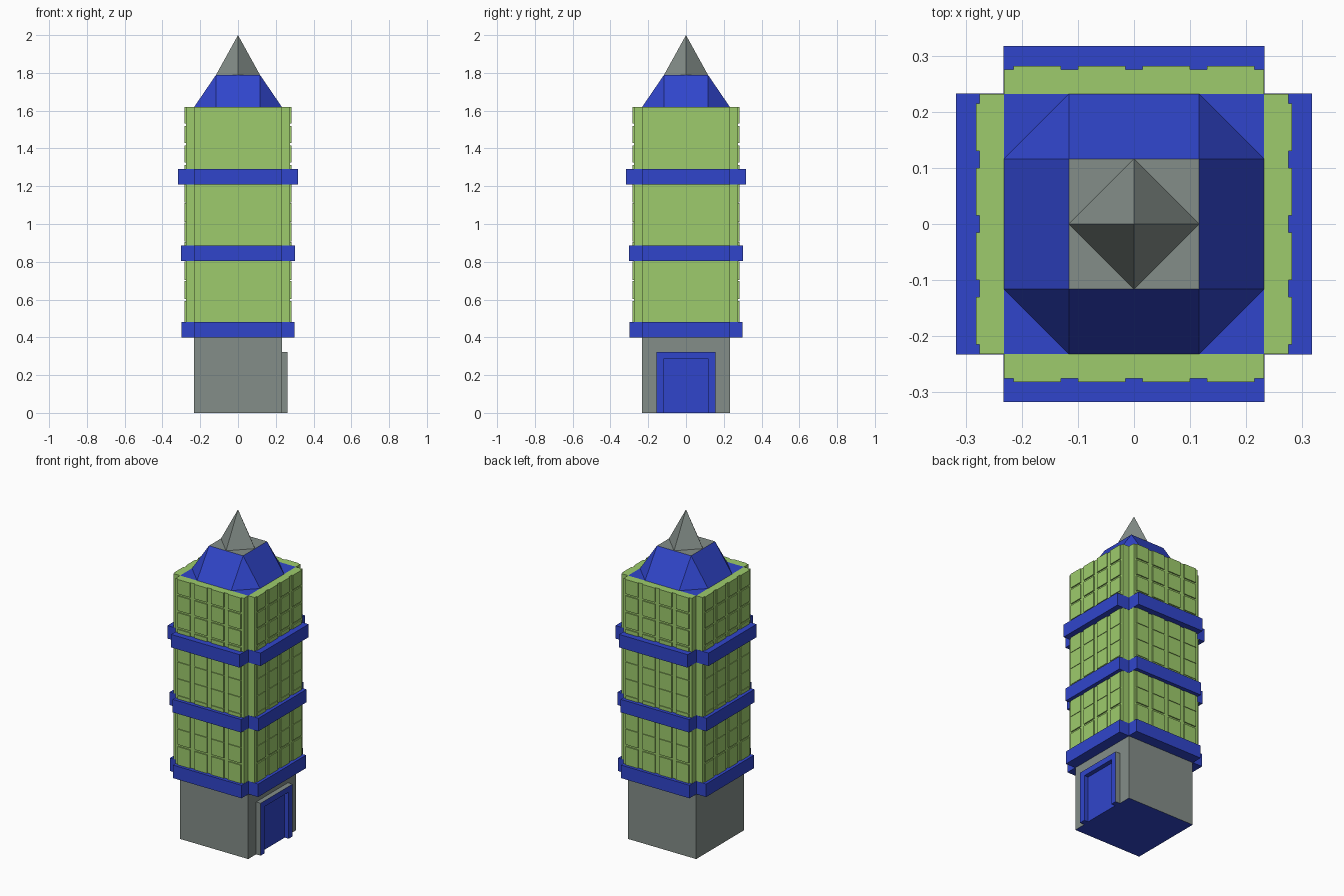
import bpy, bmesh, math
from mathutils import Matrix, Vector

if "Cube" in bpy.data.objects:
    bpy.data.objects.remove(bpy.data.objects["Cube"])


def material(name, rgb):
    m = bpy.data.materials.new(name)
    m.diffuse_color = (*rgb, 1)
    m.use_nodes = True
    m.node_tree.nodes["Principled BSDF"].inputs["Base Color"].default_value = m.diffuse_color
    return m


BLUE = material("blue", (0.03, 0.06, 0.6))
GREEN = material("green", (0.34, 0.6, 0.15))
GREY = material("grey", (0.23, 0.27, 0.25))


def finish(name, bm, *mats):
    me = bpy.data.meshes.new(name)
    bm.normal_update()
    bm.to_mesh(me)
    bm.free()
    ob = bpy.data.objects.new(name, me)
    bpy.context.collection.objects.link(ob)
    for m in mats:
        me.materials.append(m)
    return ob


def add_box(bm, x, y, z, turn=0):
    """Box from (min, max) ranges, turned about z by quarter turns."""
    size = [b - a for a, b in (x, y, z)]
    mid = Vector([(a + b) / 2 for a, b in (x, y, z)])
    mat = (Matrix.Rotation(turn * math.pi / 2, 4, 'Z') @ Matrix.Translation(mid)
           @ Matrix.Diagonal((*size, 1)))
    return bmesh.ops.create_cube(bm, size=1, matrix=mat)["verts"]


def hull(name, points, *mats):
    bm = bmesh.new()
    for p in points:
        bm.verts.new(p)
    bmesh.ops.convex_hull(bm, input=bm.verts[:])
    bmesh.ops.dissolve_limit(bm, angle_limit=0.01, verts=bm.verts[:], edges=bm.edges[:])
    return finish(name, bm, *mats)


H = 0.232          # half width of the core
R = H / 2          # half width of the roof top
EAVE, RIDGE = 1.62, 1.79

# Grey ground floor with a blue underside
bm = bmesh.new()
add_box(bm, (-H, H), (-H, H), (0, 0.41))
bm.normal_update()
for f in bm.faces:
    f.material_index = int(f.normal.z < -0.5)
finish("ground_floor", bm, GREY, BLUE)

# Blue upper core, whose top is the roof deck
bm = bmesh.new()
add_box(bm, (-H, H), (-H, H), (0.41, EAVE))
finish("upper_core", bm, BLUE)

# Green facades: backing slabs with raised window tiles, the same on four sides
joints = [(1.525 - 0.103 * i, 0.012 if i in (0, 1, 2, 9) else 0.003) for i in range(10)]
bounds = [(EAVE, 0)] + joints + [(0.42, 0)]
bm = bmesh.new()
for turn in range(4):
    add_box(bm, (-H, H), (-0.275, -H), (0.41, EAVE), turn)
    for x0 in (-0.215, -0.1, 0.015, 0.13):
        for (top, gap_t), (bottom, gap_b) in zip(bounds, bounds[1:]):
            add_box(bm, (x0, x0 + 0.085), (-0.282, -0.274),
                    (bottom + gap_b / 2, top - gap_t / 2), turn)
finish("facades", bm, GREEN)

# Blue bands, one straight bar per side with open corners
for name, z0, z1, reach in (("lower_band", 0.4, 0.48, 0.3),
                            ("middle_band", 0.805, 0.885, 0.302),
                            ("upper_band", 1.21, 1.29, 0.317)):
    bm = bmesh.new()
    for turn in range(4):
        add_box(bm, (-H - 0.001, H + 0.001), (-reach, -H), (z0, z1), turn)
    finish(name, bm, BLUE)

# Roof: octagonal foot rising to a square top
sgn = (-1, 1)
foot = [(sx * a, sy * b, EAVE) for sx in sgn for sy in sgn for a, b in ((R, H), (H, R))]
top = [(sx * R, sy * R, RIDGE) for sx in sgn for sy in sgn]
roof = hull("roof", foot + top, BLUE, GREY)
for f in roof.data.polygons:
    f.material_index = int(f.normal.z > 0.99)

# Four-sided spire, turned 45 degrees on the roof top
hull("spire", [(R, 0, RIDGE), (0, R, RIDGE), (-R, 0, RIDGE), (0, -R, RIDGE), (0, 0, 2)], GREY)

# Door frame on the right side: arch profile extruded outward, grey outside
W, T, w, t = 0.155, 0.322, 0.117, 0.287
profile = [(-W, 0), (-W, T), (W, T), (W, 0), (w, 0), (w, t), (-w, t), (-w, 0)]
bm = bmesh.new()
face = bm.faces.new([bm.verts.new((H, y, z)) for y, z in profile])
out = bmesh.ops.extrude_face_region(bm, geom=[face])["geom"]
bmesh.ops.translate(bm, vec=(0.031, 0, 0),
                    verts=[g for g in out if isinstance(g, bmesh.types.BMVert)])
bmesh.ops.recalc_face_normals(bm, faces=bm.faces[:])
for f in bm.faces:
    c = f.calc_center_median()
    outer = abs(c.y) > W - 0.001 or c.z > T - 0.001
    f.material_index = int(outer)
finish("door_frame", bm, BLUE, GREY)

# Recessed door leaf
bm = bmesh.new()
add_box(bm, (H - 0.01, H + 0.004), (-w, w), (0, t))
finish("door", bm, BLUE)
